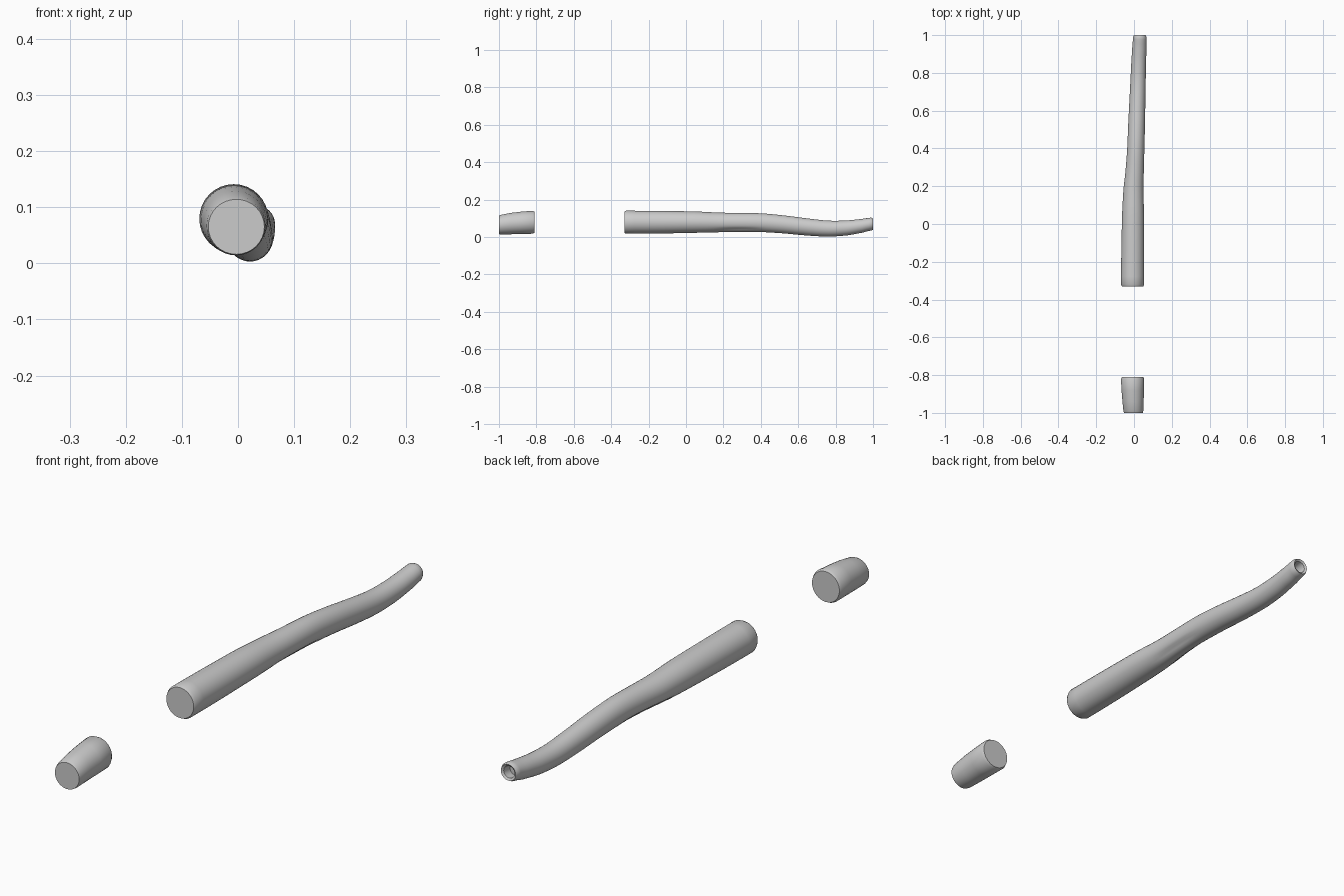
import bpy, bmesh, math

if "Cube" in bpy.data.objects:
    bpy.data.objects.remove(bpy.data.objects["Cube"])

SIDES = 32


def loft(name, sections, hole=None, groove=None):
    """Skin oval rings given as (y, x_min, x_max, z_min, z_max)."""
    bm = bmesh.new()
    rings = []
    for y, x0, x1, z0, z1 in sections + (hole or []):
        ring = []
        for i in range(SIDES):
            a = 2 * math.pi * i / SIDES
            k = groove(a, y) if groove else 1.0
            ring.append(bm.verts.new(((x0 + x1) / 2 + (x1 - x0) / 2 * k * math.cos(a), y,
                                      (z0 + z1) / 2 + (z1 - z0) / 2 * k * math.sin(a))))
        rings.append(ring)
    for a, b in zip(rings, rings[1:]):
        for i in range(SIDES):
            j = (i + 1) % SIDES
            bm.faces.new((a[i], a[j], b[j], b[i]))
    bm.faces.new(rings[0])
    bm.faces.new(rings[-1])
    bmesh.ops.recalc_face_normals(bm, faces=bm.faces)
    mesh = bpy.data.meshes.new(name)
    bm.to_mesh(mesh)
    bm.free()
    ob = bpy.data.objects.new(name, mesh)
    bpy.context.collection.objects.link(ob)
    bpy.ops.object.select_all(action='DESELECT')
    ob.select_set(True)
    bpy.context.view_layer.objects.active = ob
    bpy.ops.object.shade_smooth_by_angle(angle=math.radians(35))
    return ob


def smooth_path(keys, steps=4):
    """Catmull-Rom interpolation between key sections."""
    out = []
    for n in range(len(keys) - 1):
        p0, p1 = keys[max(n - 1, 0)], keys[n]
        p2, p3 = keys[n + 1], keys[min(n + 2, len(keys) - 1)]
        for s in range(steps):
            t = s / steps
            row = [0.5 * (2 * b + (c - a) * t + (2 * a - 5 * b + 4 * c - d) * t * t
                          + (3 * b - a - 3 * c + d) * t ** 3)
                   for a, b, c, d in zip(p0, p1, p2, p3)]
            row[0] = p1[0] + (p2[0] - p1[0]) * t
            out.append(tuple(row))
    return out + [keys[-1]]


def groove(a, y):
    """Shallow flutes on the lower sides around mid length."""
    along = max(0.0, 1 - ((y - 0.28) / 0.14) ** 2)
    dent = sum(math.exp(-((a - math.radians(d)) / 0.17) ** 2) for d in (228, 312))
    return 1 - 0.10 * along * dent


# Long curved stem with a small open recess at the far tip
stem_keys = [
    (-0.32, -0.069, 0.054, 0.018, 0.141),
    (-0.15, -0.067, 0.054, 0.019, 0.140),
    (0.05, -0.063, 0.053, 0.023, 0.137),
    (0.18, -0.056, 0.050, 0.026, 0.131),
    (0.28, -0.045, 0.052, 0.028, 0.129),
    (0.40, -0.036, 0.055, 0.027, 0.127),
    (0.52, -0.031, 0.058, 0.020, 0.116),
    (0.64, -0.025, 0.060, 0.009, 0.101),
    (0.76, -0.019, 0.062, 0.003, 0.088),
    (0.86, -0.014, 0.064, 0.009, 0.089),
    (0.94, -0.009, 0.066, 0.023, 0.097),
    (0.99, -0.005, 0.066, 0.035, 0.104),
]
stem = [(-0.33, -0.064, 0.049, 0.023, 0.136)] + smooth_path(stem_keys)
recess = [(1.0, 0.000, 0.061, 0.040, 0.100),
          (0.995, 0.008, 0.053, 0.048, 0.092),
          (0.96, 0.010, 0.051, 0.045, 0.086)]
loft("stem", stem, recess, groove)

# Separate short plug, tapering towards the front
plug = [
    (-1.00, -0.053, 0.047, 0.016, 0.114),
    (-0.99, -0.056, 0.049, 0.014, 0.119),
    (-0.94, -0.061, 0.051, 0.015, 0.129),
    (-0.88, -0.066, 0.053, 0.017, 0.136),
    (-0.82, -0.069, 0.054, 0.018, 0.141),
    (-0.81, -0.064, 0.049, 0.023, 0.136),
]
loft("plug", plug)
